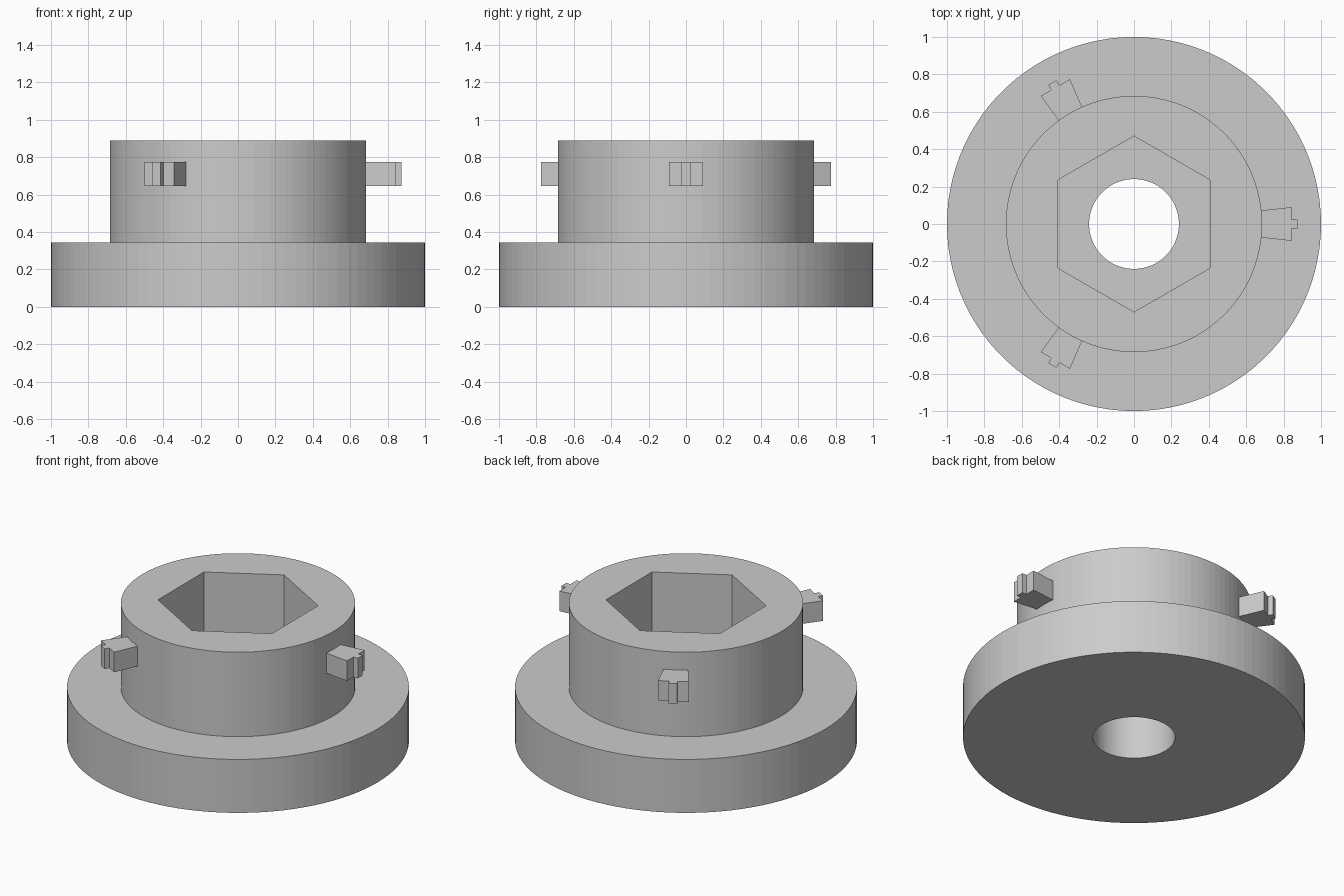
import bpy
import bmesh
import math
from mathutils import Matrix, Vector

default = bpy.data.objects.get("Cube")
if default:
    bpy.data.objects.remove(default, do_unlink=True)

SEGMENTS = 100
BORE_R, HUB_R, FLANGE_R = 0.24, 0.685, 1.0
FLANGE_TOP, HUB_TOP = 0.345, 0.89
HEX_R = 0.47

grey = bpy.data.materials.new("plain_grey")
grey.use_nodes = True
colour = (0.6, 0.6, 0.6, 1.0)
grey.diffuse_color = colour
grey.node_tree.nodes["Principled BSDF"].inputs["Base Color"].default_value = colour


def finish(name, bm):
    """Turn a bmesh into a grey object."""
    bmesh.ops.recalc_face_normals(bm, faces=bm.faces)
    mesh = bpy.data.meshes.new(name)
    bm.to_mesh(mesh)
    bm.free()
    mesh.materials.append(grey)
    obj = bpy.data.objects.new(name, mesh)
    bpy.context.collection.objects.link(obj)
    return obj


def revolve(name, profile):
    """Spin a closed (radius, height) outline around z."""
    bm = bmesh.new()
    verts = [bm.verts.new((r, 0, z)) for r, z in profile]
    edges = [bm.edges.new((v, verts[i - 1])) for i, v in enumerate(verts)]
    bmesh.ops.spin(bm, geom=verts + edges, cent=(0, 0, 0), axis=(0, 0, 1),
                   angle=math.tau, steps=SEGMENTS, use_duplicate=False)
    bmesh.ops.remove_doubles(bm, verts=bm.verts, dist=0.0005)
    return finish(name, bm)


def prism(name, outline, bottom, top, angle=0.0):
    """Extrude an xy outline upwards, then turn it about z."""
    bm = bmesh.new()
    face = bm.faces.new([bm.verts.new((x, y, bottom)) for x, y in outline])
    grown = bmesh.ops.extrude_face_region(bm, geom=[face])["geom"]
    bmesh.ops.translate(bm, vec=Vector((0, 0, top - bottom)),
                        verts=[g for g in grown if isinstance(g, bmesh.types.BMVert)])
    bmesh.ops.rotate(bm, verts=bm.verts, cent=(0, 0, 0),
                     matrix=Matrix.Rotation(angle, 3, "Z"))
    return finish(name, bm)


# Flange and hub with a through bore
body = revolve("flanged_hub", [
    (BORE_R, 0), (FLANGE_R, 0), (FLANGE_R, FLANGE_TOP),
    (HUB_R, FLANGE_TOP), (HUB_R, HUB_TOP), (BORE_R, HUB_TOP)])

# Hexagonal socket cut into the hub, points facing front and back
corners = [math.radians(30 + 60 * i) for i in range(6)]
cutter = prism("socket_cutter",
               [(HEX_R * math.cos(a), HEX_R * math.sin(a)) for a in corners],
               FLANGE_TOP, HUB_TOP + 0.2)
cutter.hide_render = True
cut = body.modifiers.new("hex_socket", "BOOLEAN")
cut.operation = "DIFFERENCE"
cut.solver = "EXACT"
cut.object = cutter
bpy.context.view_layer.objects.active = body
bpy.ops.object.modifier_apply(modifier=cut.name)
bpy.data.objects.remove(cutter, do_unlink=True)

# Three flared lugs with a small rib on the tip
half = [(0.66, 0.07), (0.842, 0.09), (0.842, 0.025), (0.873, 0.025)]
lug_outline = half + [(x, -y) for x, y in reversed(half)]
for name, degrees in (("left_lug", 0), ("back_right_lug", 120), ("front_right_lug", 240)):
    prism(name, lug_outline, 0.645, 0.775, math.radians(degrees))
